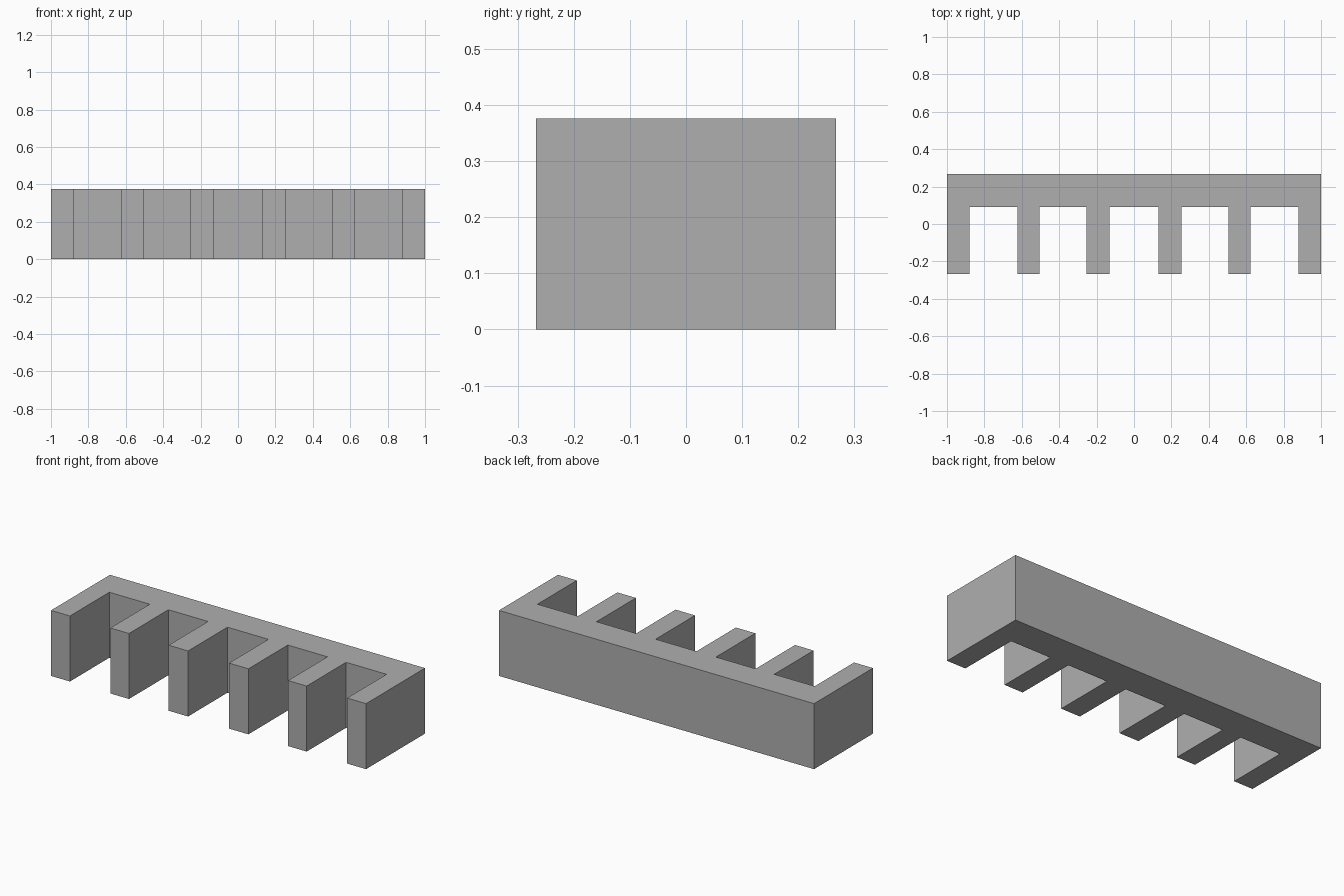
import bpy, bmesh

if "Cube" in bpy.data.objects:
    bpy.data.objects.remove(bpy.data.objects["Cube"])

HEIGHT = 0.376
BACK, INNER, FRONT = 0.267, 0.09, -0.267
# x range of each tooth on the right half, mirrored for the left
HALF_TEETH = [(0.13, 0.253), (0.505, 0.623), (0.88, 1.0)]

grey = bpy.data.materials.new("plain grey")
grey.diffuse_color = (0.43, 0.43, 0.43, 1)
grey.use_nodes = True
grey.node_tree.nodes["Principled BSDF"].inputs["Base Color"].default_value = grey.diffuse_color

# Comb outline: straight back edge, then teeth from left to right
teeth = [(-b, -a) for a, b in reversed(HALF_TEETH)] + HALF_TEETH
outline = [(1, BACK), (-1, BACK)]
for i, (left, right) in enumerate(teeth):
    if i > 0:
        outline.append((left, INNER))
    outline += [(left, FRONT), (right, FRONT)]
    if i < len(teeth) - 1:
        outline.append((right, INNER))

# Extrude the outline upwards into one solid
bm = bmesh.new()
base = bm.faces.new([bm.verts.new((x, y, 0)) for x, y in outline])
top = bmesh.ops.extrude_face_region(bm, geom=[base], use_keep_orig=True)["geom"]
bmesh.ops.translate(bm, vec=(0, 0, HEIGHT),
                    verts=[v for v in top if isinstance(v, bmesh.types.BMVert)])
bmesh.ops.recalc_face_normals(bm, faces=bm.faces[:])

mesh = bpy.data.meshes.new("comb_block")
bm.to_mesh(mesh)
bm.free()
mesh.materials.append(grey)
comb = bpy.data.objects.new("comb_block", mesh)
bpy.context.collection.objects.link(comb)
